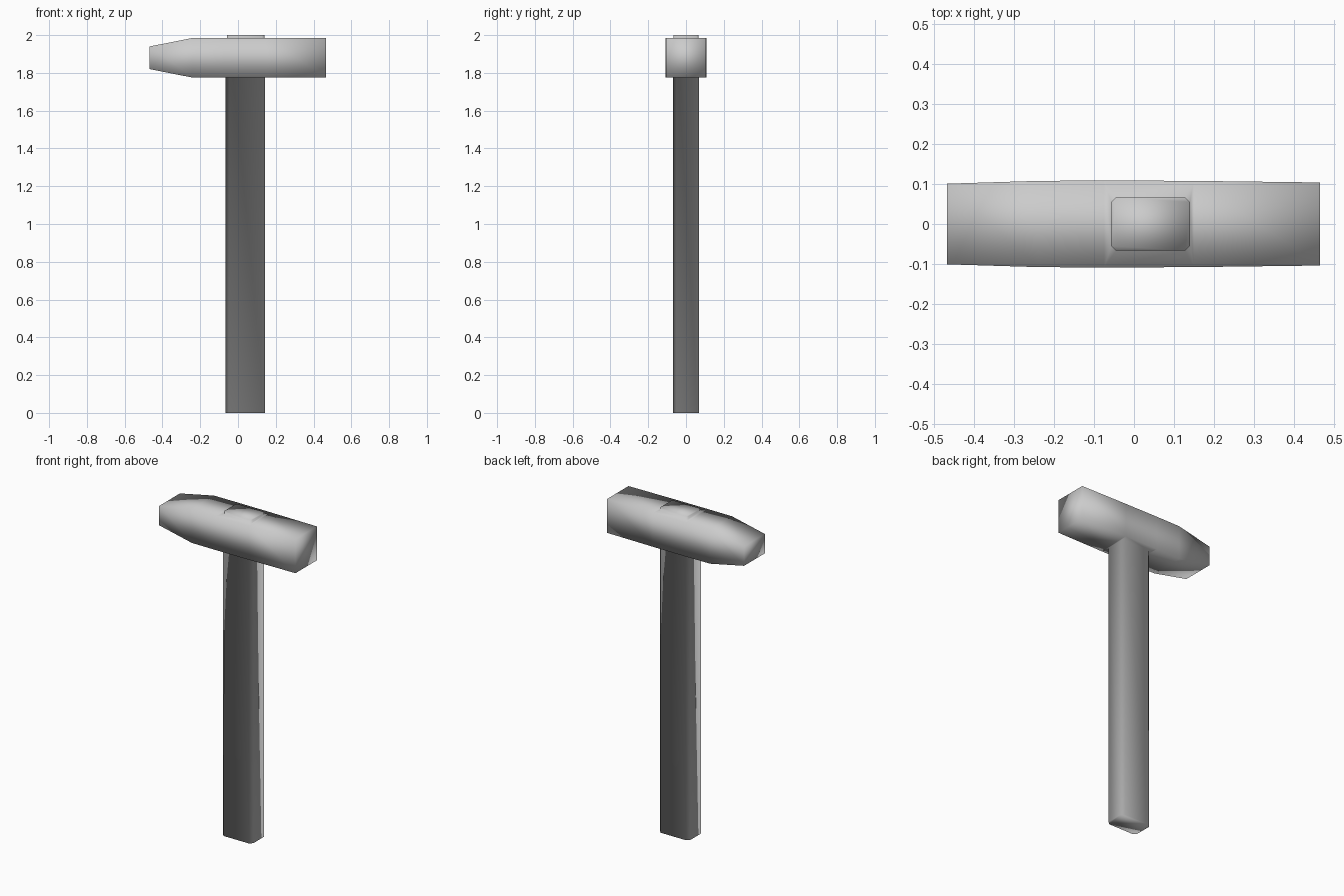
import bpy, bmesh

cube = bpy.data.objects.get("Cube")
if cube:
    bpy.data.objects.remove(cube, do_unlink=True)

grey = bpy.data.materials.new("plain grey")
grey.use_nodes = True
colour = (0.6, 0.6, 0.6, 1)
grey.diffuse_color = colour
grey.node_tree.nodes["Principled BSDF"].inputs["Base Color"].default_value = colour

bm = bmesh.new()


def loop(points):
    return [bm.verts.new(p) for p in points]


def bridge(a, b, skip=()):
    for i in range(len(a)):
        if i not in skip:
            j = (i + 1) % len(a)
            bm.faces.new((a[i], a[j], b[j], b[i]))


def section(x, y, low, high):
    return loop([(x, -y, low), (x, y, low), (x, y, high), (x, -y, high)])


def handle_loop(x0, x1, y, cut, z):
    return loop([(x0 + cut, -y, z), (x1 - cut, -y, z), (x1, cut - y, z), (x1, y - cut, z),
                 (x1 - cut, y, z), (x0 + cut, y, z), (x0, y - cut, z), (x0, cut - y, z)])


def collar(corners, ring):
    # Joins a rectangular opening of the head to the eight-sided handle
    for i in range(4):
        j = (i + 1) % 4
        a, b, c = ring[2 * i], ring[2 * i + 1], ring[(2 * i + 2) % 8]
        bm.faces.new((corners[i], corners[j], b, a))
        bm.faces.new((corners[j], c, b))


# Head: wedge on the right, square block on the left, open around the handle
LOW, HIGH = 1.775, 1.985
wedge = section(-0.468, 0.101, 1.82, 1.94)
shoulder = section(-0.24, 0.108, LOW, HIGH)
eye_right = section(-0.075, 0.109, LOW, HIGH)
eye_left = section(0.15, 0.108, LOW, HIGH)
face = section(0.466, 0.104, LOW, HIGH)
bridge(wedge, shoulder)
bridge(shoulder, eye_right)
bridge(eye_right, eye_left, skip=(0, 2))
bridge(eye_left, face)
bm.faces.new(wedge)
bm.faces.new(face)

# Handle: runs down from the head, with a stub showing on top
neck = handle_loop(-0.065, 0.142, 0.07, 0.018, LOW)
foot = handle_loop(-0.067, 0.142, 0.07, 0.018, 0)
collar([eye_right[0], eye_left[0], eye_left[1], eye_right[1]], neck)
bridge(neck, foot)
bm.faces.new(foot)

stub_base = handle_loop(-0.057, 0.14, 0.067, 0.012, HIGH)
stub_top = handle_loop(-0.057, 0.14, 0.067, 0.012, 2)
collar([eye_right[3], eye_left[3], eye_left[2], eye_right[2]], stub_base)
bridge(stub_base, stub_top)
bm.faces.new(stub_top)

bmesh.ops.recalc_face_normals(bm, faces=bm.faces[:])
for f in bm.faces:
    f.smooth = True

mesh = bpy.data.meshes.new("hammer")
bm.to_mesh(mesh)
bm.free()
mesh.materials.append(grey)
hammer = bpy.data.objects.new("hammer", mesh)
bpy.context.scene.collection.objects.link(hammer)
